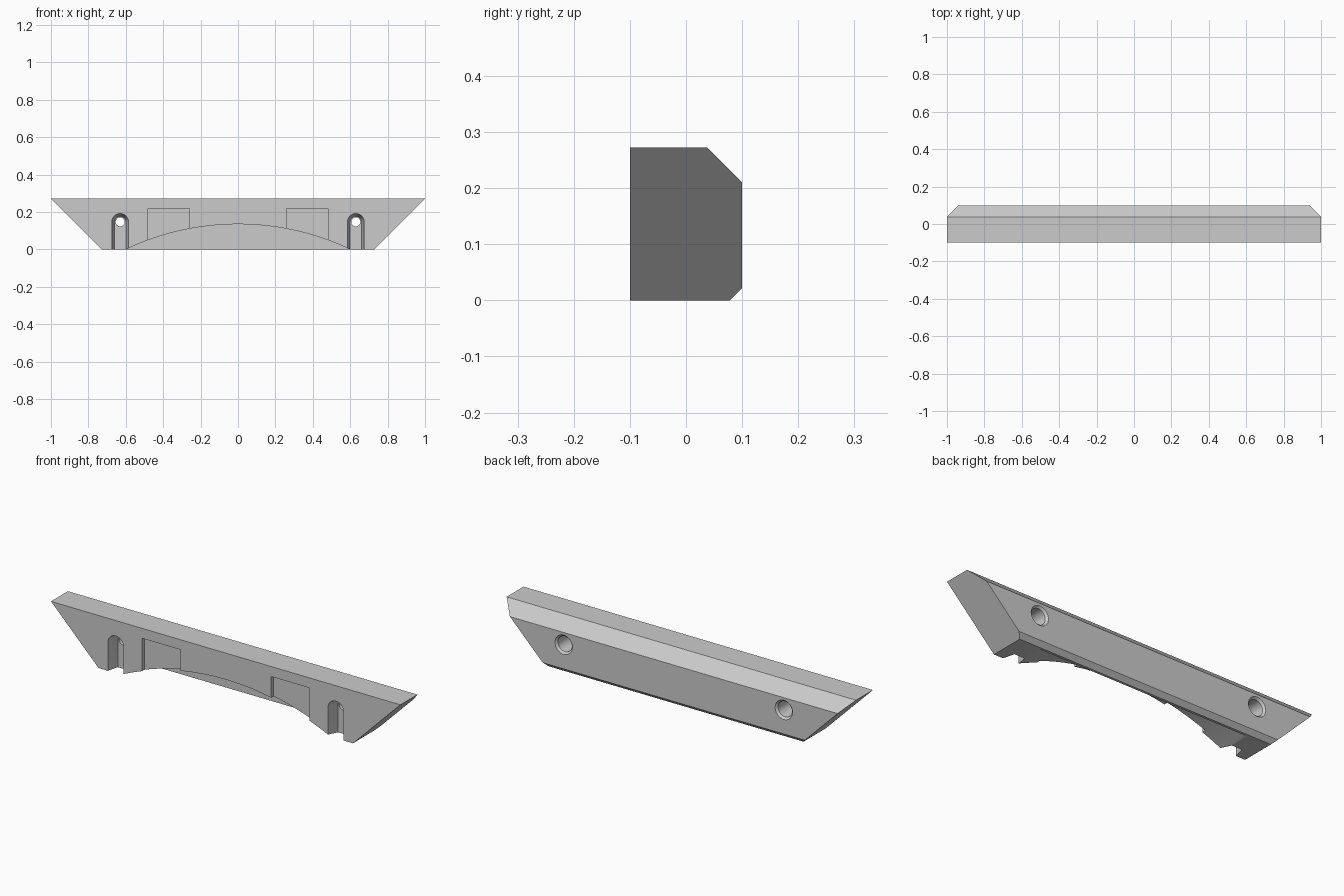
import bpy, bmesh, math
from mathutils import Vector

old = bpy.data.objects.get("Cube")
if old:
    bpy.data.objects.remove(old, do_unlink=True)

grey = bpy.data.materials.new("plain_grey")
grey.use_nodes = True
grey.diffuse_color = (0.6, 0.6, 0.6, 1)
grey.node_tree.nodes["Principled BSDF"].inputs["Base Color"].default_value = (0.6, 0.6, 0.6, 1)


def loft(name, rings):
    """Closed solid through a list of equal-length rings."""
    bm = bmesh.new()
    loops = [[bm.verts.new(p) for p in ring] for ring in rings]
    n = len(loops[0])
    for a, b in zip(loops, loops[1:]):
        for i in range(n):
            j = (i + 1) % n
            bm.faces.new((a[i], a[j], b[j], b[i]))
    bm.faces.new(loops[0])
    bm.faces.new(loops[-1])
    bmesh.ops.recalc_face_normals(bm, faces=bm.faces)
    mesh = bpy.data.meshes.new(name)
    bm.to_mesh(mesh)
    bm.free()
    mesh.materials.append(grey)
    obj = bpy.data.objects.new(name, mesh)
    bpy.context.collection.objects.link(obj)
    return obj


def circle(x, z, r, y, n=32):
    return [(x + r * math.cos(2 * math.pi * i / n), y, z + r * math.sin(2 * math.pi * i / n))
            for i in range(n)]


def slot_ring(x, z, r, y, n=16):
    """Round-topped slot outline open past the underside."""
    arch = [(x + r * math.cos(math.pi * i / n), y, z + r * math.sin(math.pi * i / n))
            for i in range(n + 1)]
    return arch + [(x - r, y, -0.05), (x + r, y, -0.05)]


# Bar with chamfered back edges and slanted ends
HEIGHT, FOOT = 0.272, 0.728
profile = [(-0.1, 0), (0.078, 0), (0.1, 0.022), (0.1, 0.21), (0.038, HEIGHT), (-0.1, HEIGHT)]
bar = loft("bar", [[(s * (FOOT + z), y, z) for y, z in profile] for s in (-1, 1)])

# Arched hollow under the front, leaving a thin back wall
R, PEAK, N = 1.4, 0.135, 48
span = 0.66
arc = [Vector((x, 0, math.sqrt(R * R - x * x) - R + PEAK))
       for x in (span * (2 * i / N - 1) for i in range(N + 1))]
cutters = [loft("arch_cutter", [[p + Vector((0, y, 0)) for p in arc] for y in (-0.15, 0.066)])]

for s in (-1, 1):
    # Shallow rectangular recess
    outline = [(0.26, 0), (0.48, 0), (0.48, 0.22), (0.26, 0.22)]
    cutters.append(loft("recess_cutter", [[(s * x, y, z) for x, z in outline] for y in (-0.15, -0.08)]))
    # Tapered slot in the front of each foot
    cx, cz = s * 0.63, 0.147
    cutters.append(loft("slot_cutter", [slot_ring(cx, cz, r, y)
                                        for r, y in ((0.0575, -0.15), (0.045, -0.1), (0.03, -0.04))]))
    # Screw hole with a counterbore and bevelled mouth at the back
    steps = ((0.024, -0.12), (0.024, 0.0), (0.04, 0.001), (0.04, 0.09), (0.05, 0.1), (0.06, 0.11))
    cutters.append(loft("hole_cutter", [circle(cx, cz, r, y) for r, y in steps]))

bpy.context.view_layer.objects.active = bar
for cutter in cutters:
    cutter.hide_render = True
    mod = bar.modifiers.new("cut", 'BOOLEAN')
    mod.operation = 'DIFFERENCE'
    mod.solver = 'EXACT'
    mod.object = cutter
    bpy.ops.object.modifier_apply(modifier=mod.name)
    bpy.data.objects.remove(cutter, do_unlink=True)

bpy.ops.object.select_all(action='DESELECT')
bar.select_set(True)
bpy.ops.object.shade_smooth_by_angle(angle=math.radians(25))
